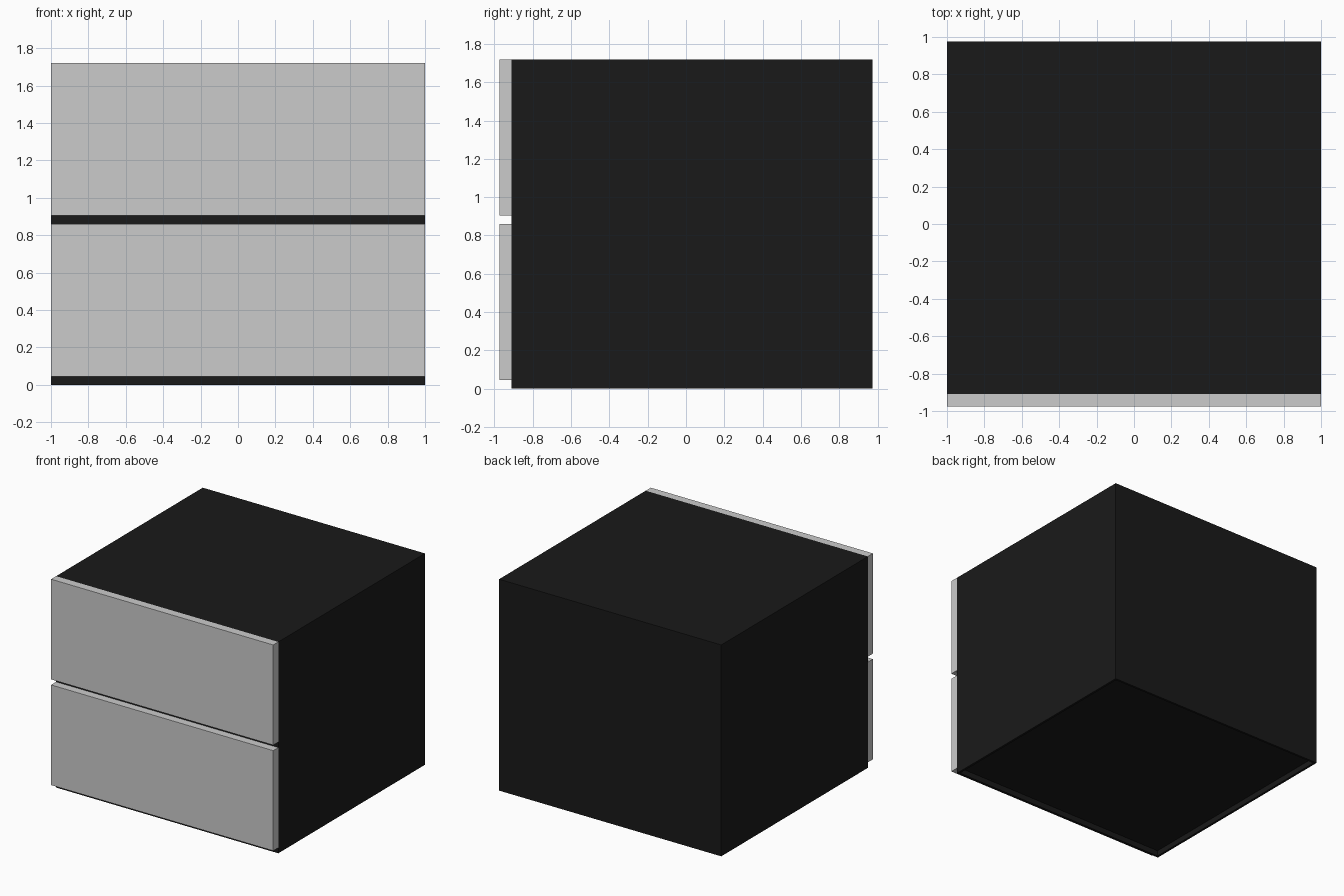
import bpy, bmesh

if "Cube" in bpy.data.objects:
    bpy.data.objects.remove(bpy.data.objects["Cube"])

black = bpy.data.materials.new("black")
black.diffuse_color = (0.01, 0.01, 0.01, 1)
black.use_nodes = True
black.node_tree.nodes["Principled BSDF"].inputs["Base Color"].default_value = black.diffuse_color


def box(name, x, y, z, material=None, bottom_recess=None):
    """Box from (min, max) ranges, optionally with a shallow recess underneath."""
    bm = bmesh.new()
    bmesh.ops.create_cube(bm, size=1)
    for v in bm.verts:
        v.co = [r[0] if c < 0 else r[1] for c, r in zip(v.co, (x, y, z))]
    if bottom_recess:
        rim, depth = bottom_recess
        bm.normal_update()
        base = min(bm.faces, key=lambda f: f.calc_center_median().z)
        bmesh.ops.inset_region(bm, faces=[base], thickness=rim)
        moved = bmesh.ops.extrude_face_region(bm, geom=[base])["geom"]
        bmesh.ops.delete(bm, geom=[base], context='FACES_ONLY')
        bmesh.ops.translate(bm, vec=(0, 0, depth),
                            verts=[g for g in moved if isinstance(g, bmesh.types.BMVert)])
        bmesh.ops.recalc_face_normals(bm, faces=bm.faces)
    mesh = bpy.data.meshes.new(name)
    bm.to_mesh(mesh)
    bm.free()
    ob = bpy.data.objects.new(name, mesh)
    bpy.context.collection.objects.link(ob)
    if material:
        mesh.materials.append(material)
    return ob


GAP, HEIGHT = 0.045, 1.72
FRONT, BODY_FRONT, BACK = -0.975, -0.91, 0.975

# cabinet carcass with recessed underside
box("cabinet_body", (-1, 1), (BODY_FRONT, BACK), (0, HEIGHT), black, (0.025, GAP))

# two drawer fronts, each with a shadow gap below it
for i, name in enumerate(("lower_drawer_front", "upper_drawer_front")):
    top = HEIGHT / 2 * (i + 1)
    box(name, (-1, 1), (FRONT, BODY_FRONT), (top - HEIGHT / 2 + GAP, top))
